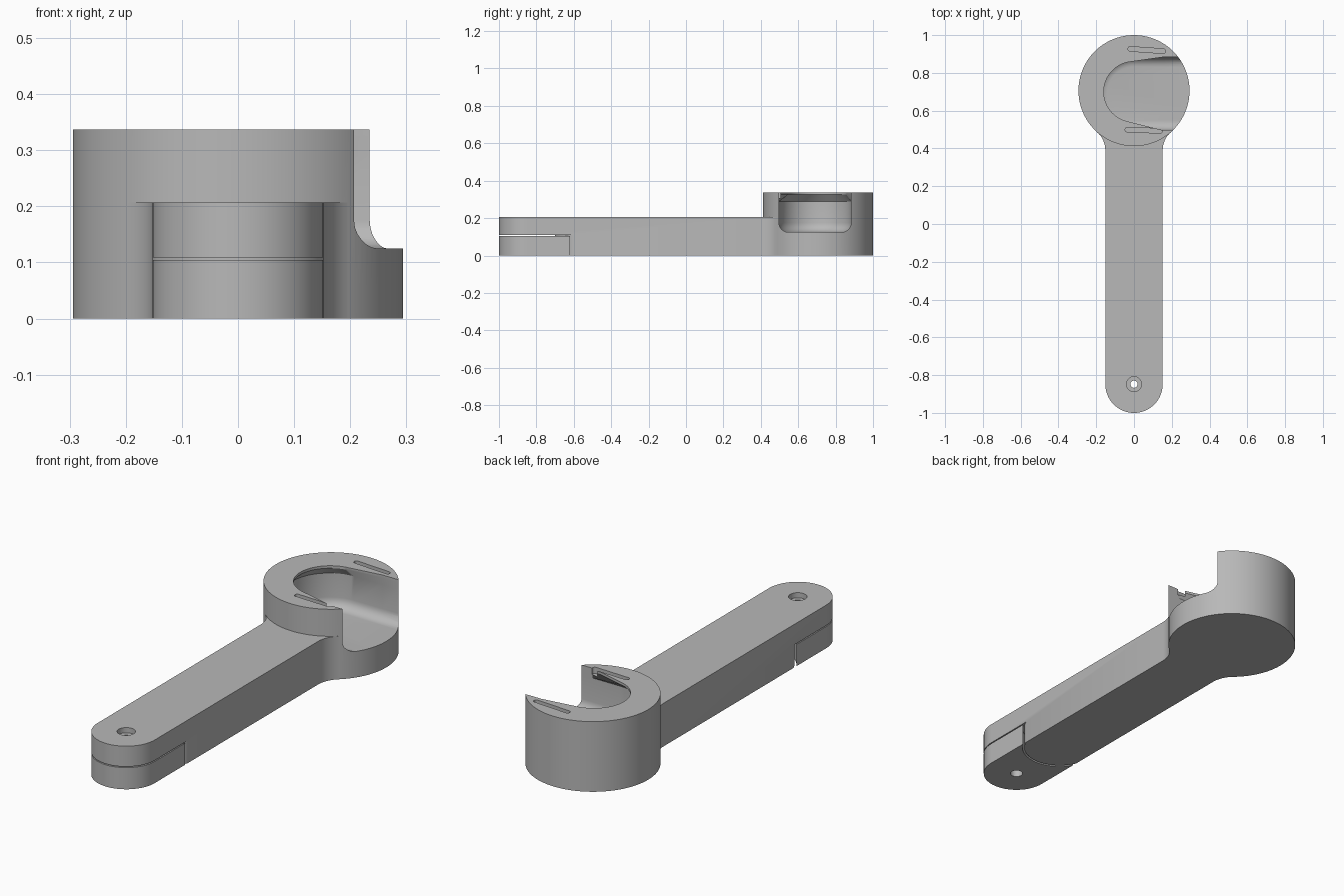
import bpy, bmesh
from math import sin, cos, radians, atan2, degrees, hypot, acos

cube = bpy.data.objects.get("Cube")
if cube:
    bpy.data.objects.remove(cube, do_unlink=True)

grey = bpy.data.materials.new("plain grey")
grey.use_nodes = True
colour = (0.48, 0.48, 0.48, 1)
grey.diffuse_color = colour
grey.node_tree.nodes["Principled BSDF"].inputs["Base Color"].default_value = colour

HEAD_Y, HEAD_R, HEAD_TOP = 0.706, 0.294, 0.337
HALF, ARM_TOP, PIVOT_Y = 0.152, 0.207, -0.848
GAP_Y, GAP_R = -0.535, 0.165


def arc(cx, cy, r, a0, a1, n=32):
    return [(cx + r * cos(radians(a0 + (a1 - a0) * i / n)),
             cy + r * sin(radians(a0 + (a1 - a0) * i / n))) for i in range(n + 1)]


def loft(name, rings):
    """Solid through a stack of (height, outline) rings with equal point counts."""
    bm = bmesh.new()
    loops = [[bm.verts.new((x, y, z)) for x, y in pts] for z, pts in rings]
    n = len(loops[0])
    for low, high in zip(loops, loops[1:]):
        for i in range(n):
            j = (i + 1) % n
            bm.faces.new((low[i], low[j], high[j], high[i]))
    bm.faces.new(loops[0][::-1])
    bm.faces.new(loops[-1])
    bmesh.ops.recalc_face_normals(bm, faces=bm.faces)
    mesh = bpy.data.meshes.new(name)
    bm.to_mesh(mesh)
    bm.free()
    mesh.materials.append(grey)
    obj = bpy.data.objects.new(name, mesh)
    bpy.context.collection.objects.link(obj)
    return obj


def prism(name, pts, z0, z1):
    return loft(name, [(z0, pts), (z1, pts)])


def disc(name, x, y, r, z0, z1, n=48):
    return prism(name, arc(x, y, r, 0, 360, n)[:-1], z0, z1)


def boolean(target, tool, operation="DIFFERENCE"):
    mod = target.modifiers.new("cut", "BOOLEAN")
    mod.operation, mod.solver, mod.object = operation, "EXACT", tool
    bpy.context.view_layer.objects.active = target
    bpy.ops.object.modifier_apply(modifier=mod.name)
    bpy.data.objects.remove(tool, do_unlink=True)


# Handle with a round end and fillets that run into the head
fillet_drop = 0.316
fillet_r = (HALF**2 + fillet_drop**2 - HEAD_R**2) / (2 * (HEAD_R - HALF))
fx, fy = HALF + fillet_r, HEAD_Y - fillet_drop
turn = degrees(atan2(fillet_drop, fx))
right_fillet = arc(fx, fy, fillet_r, 180, 180 - turn, 12)
left_fillet = [(-x, y) for x, y in reversed(right_fillet)]
outline = arc(0, PIVOT_Y, HALF, 180, 360) + right_fillet + left_fillet
body = prism("handle_and_holder", outline, 0, ARM_TOP)

# Round holder head
boolean(body, disc("head", 0, HEAD_Y, HEAD_R, 0, HEAD_TOP, 128), "UNION")

# Pocket open to one side, with rounded floor edge and overhanging lip
POCKET_Y, POCKET_W, MOUTH_X = 0.69, 0.193, 0.15


def pocket(inset):
    w = POCKET_W - inset
    return ([(0.4, POCKET_Y - w), (MOUTH_X, POCKET_Y - w)]
            + arc(0, POCKET_Y, w, 270, 90, 40)
            + [(MOUTH_X, POCKET_Y + w), (0.4, POCKET_Y + w)])


lip_r, lip_y = 0.16, 0.7
up, down = POCKET_Y + POCKET_W - lip_y, lip_y - POCKET_Y + POCKET_W
a_up = degrees(atan2(up, MOUTH_X) + acos(lip_r / hypot(MOUTH_X, up)))
a_down = 360 - degrees(atan2(down, MOUTH_X) + acos(lip_r / hypot(MOUTH_X, down)))
ends = pocket(0)
lip = ends[:2] + arc(0, lip_y, lip_r, a_down, a_up, 40) + ends[-2:]
floor, soft = 0.125, 0.05
rings = [(floor + soft * (1 - cos(radians(a))), pocket(soft * (1 - sin(radians(a)))))
         for a in range(0, 91, 15)]
rings += [(0.29, pocket(0)), (0.325, lip), (0.4, lip)]
boolean(body, loft("pocket_cutter", rings))

# Two narrow grooves in the rim
for x0, y0, x1, y1 in ((-0.02, 0.927, 0.155, 0.915), (-0.035, 0.499, 0.14, 0.493)):
    a = degrees(atan2(y1 - y0, x1 - x0))
    groove = arc(x0, y0, 0.012, a + 90, a + 270, 8) + arc(x1, y1, 0.012, a - 90, a + 90, 8)
    boolean(body, prism("groove_cutter", groove, HEAD_TOP - 0.03, 0.4))


# Hinged end piece below a thin gap, with a hollow curved inner end
def end_region(r, side, tail):
    a = degrees(acos(HALF / r))
    curve = arc(0, GAP_Y, r, 360 - a, 180 + a, 24)
    if side > HALF:
        curve = [(side, curve[0][1])] + curve + [(-side, curve[-1][1])]
    return curve + tail


boolean(body, prism("end_cutter", end_region(GAP_R, 0.3, [(-0.3, -1.2), (0.3, -1.2)]), -0.1, 0.109))
jaw = prism("end_jaw", end_region(GAP_R + 0.009, HALF, arc(0, PIVOT_Y, HALF, 180, 360)), 0, 0.104)

# Pivot hole with a recess on top
boolean(body, disc("bore_cutter", 0, PIVOT_Y, 0.019, -0.1, 0.4))
boolean(body, disc("recess_cutter", 0, PIVOT_Y, 0.04, ARM_TOP - 0.025, 0.4))
boolean(jaw, disc("jaw_bore_cutter", 0, PIVOT_Y, 0.028, -0.1, 0.4))

# Smooth curved walls, keep edges crisp
for obj in (body, jaw):
    bpy.ops.object.select_all(action="DESELECT")
    obj.select_set(True)
    bpy.context.view_layer.objects.active = obj
    bpy.ops.object.shade_smooth_by_angle(angle=radians(30))
